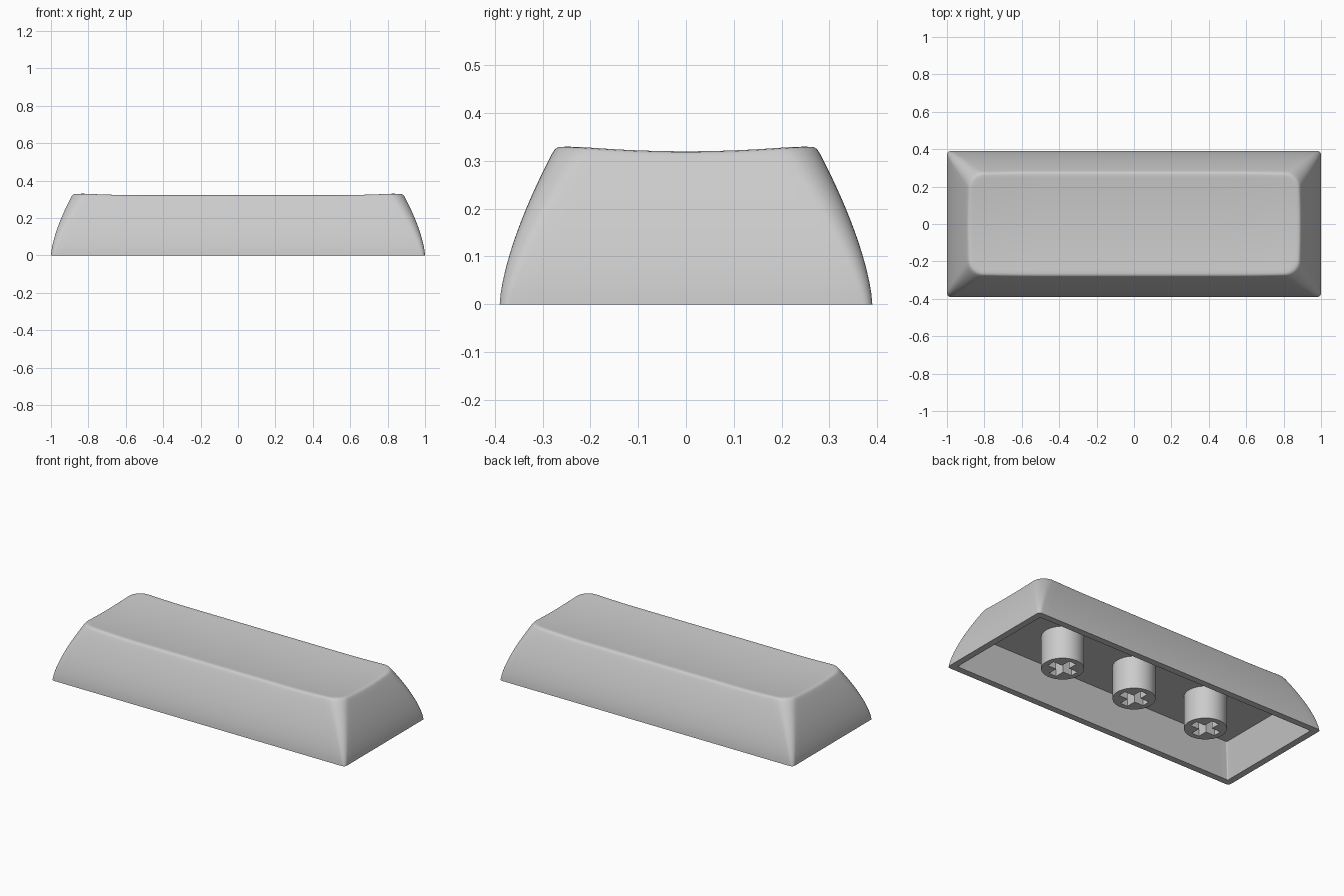
import bpy, bmesh, math

cube = bpy.data.objects.get("Cube")
if cube:
    bpy.data.objects.remove(cube, do_unlink=True)

HX, HY, HEIGHT = 1.0, 0.39, 0.335
CEILING = 0.20

grey = bpy.data.materials.new("light_grey_plastic")
grey.use_nodes = True
colour = (0.6, 0.6, 0.6, 1)
grey.diffuse_color = colour
grey.node_tree.nodes["Principled BSDF"].inputs["Base Color"].default_value = colour


def finish(bm, name, angle):
    bmesh.ops.recalc_face_normals(bm, faces=bm.faces)
    mesh = bpy.data.meshes.new(name)
    bm.to_mesh(mesh)
    bm.free()
    mesh.materials.append(grey)
    ob = bpy.data.objects.new(name, mesh)
    bpy.context.collection.objects.link(ob)
    bpy.ops.object.select_all(action="DESELECT")
    ob.select_set(True)
    bpy.context.view_layer.objects.active = ob
    bpy.ops.object.shade_smooth_by_angle(angle=math.radians(angle))
    return ob


def rounded_rect(hx, hy, r, arc=8, long=40, short=16):
    """Counter-clockwise outline with evenly divided sides."""
    pts = []
    cx, cy = hx - r, hy - r
    for k, (sx, sy) in enumerate([(1, 1), (-1, 1), (-1, -1), (1, -1)]):
        for i in range(arc + 1):
            a = math.pi / 2 * (k + i / arc)
            pts.append((sx * cx + r * math.cos(a), sy * cy + r * math.sin(a)))
        n = long if k % 2 == 0 else short
        for i in range(1, n):
            u = 1 - 2 * i / n
            pts.append((sx * cx * u, sy * hy) if k % 2 == 0 else (sx * hx, sy * cy * u))
    return pts


def dish(x, y):
    """Height of the scooped top, rising towards the corners."""
    rise = max(0, abs(x) - 0.5) / 0.38
    return 0.308 + 0.0145 * (y / 0.27) ** 2 + 0.0125 * rise ** 2


def wall_inset(z):
    return 0.12 * (max(z, 0) / HEIGHT) ** 1.5


def skin(bm, rings):
    """Joins consecutive closed rings of vertices with quads."""
    for a, b in zip(rings, rings[1:]):
        for i in range(len(a)):
            j = (i + 1) % len(a)
            bm.faces.new((a[i], a[j], b[j], b[i]))


# Hollow cap: bulged outer walls, soft rim, dished top, tapered cavity
bm = bmesh.new()
rings = []
top_z = [dish(x, y) for x, y in rounded_rect(HX - 0.12, HY - 0.12, 0.08)]


def cavity_ring(inset, z):
    return [bm.verts.new((x, y, z)) for x, y in rounded_rect(HX - inset, HY - inset, 0.006)]


rings += [cavity_ring(0.09, CEILING), cavity_ring(0.04, 0)]
ceiling_loop = rings[0]

levels = [(0.95 * i / 14, 0) for i in range(15)] + [(0.98, 0.001), (0.993, 0.004)]
for t, extra in levels:
    ring = []
    for i, zt in enumerate(top_z):
        z = zt * t
        inset = wall_inset(z) + extra
        x, y = rounded_rect(HX - inset, HY - inset, 0.02 + 0.06 * t)[i]
        ring.append(bm.verts.new((x, y, z)))
    rings.append(ring)

edge = []
for i, zt in enumerate(top_z):
    inset = wall_inset(zt) + 0.013
    edge.append(rounded_rect(HX - inset, HY - inset, 0.075)[i])
ex, ey = max(p[0] for p in edge), max(p[1] for p in edge)
steps = 16
for s in range(steps + 1):
    d = ey * s / steps
    ring = []
    for x, y in edge:
        px, py = x * (ex - d) / ex, y * (ey - d) / ey
        ring.append(bm.verts.new((px, py, dish(px, py))))
    rings.append(ring)
skin(bm, rings)
bm.faces.new(ceiling_loop)
bmesh.ops.remove_doubles(bm, verts=bm.verts, dist=0.00005)
finish(bm, "key_shell", 35)


# Round mounting stems with a cross-shaped socket
def stem(name, x0, radius=0.117, arm=0.085, half=0.025, sides=48):
    bm = bmesh.new()
    circle = [(radius * math.cos(2 * math.pi * i / sides),
               radius * math.sin(2 * math.pi * i / sides)) for i in range(sides)]
    cross = []
    for k in range(4):
        c, s = round(math.cos(k * math.pi / 2)), round(math.sin(k * math.pi / 2))
        for x, y in ((arm, -half), (arm, half), (half, half)):
            cross.append((x * c - y * s, x * s + y * c))
    edges = []
    for loop in (circle, cross):
        verts = [bm.verts.new((x0 + x, y, 0)) for x, y in loop]
        edges += [bm.edges.new((verts[i - 1], verts[i])) for i in range(len(verts))]
    bmesh.ops.triangle_fill(bm, edges=edges, use_beauty=True)
    out = bmesh.ops.extrude_face_region(bm, geom=bm.faces[:], use_keep_orig=True)
    moved = [g for g in out["geom"] if isinstance(g, bmesh.types.BMVert)]
    bmesh.ops.translate(bm, verts=moved, vec=(0, 0, CEILING + 0.003))
    finish(bm, name, 30)


for label, x in (("right", -0.507), ("middle", 0), ("left", 0.507)):
    stem(label + "_stem", x)
